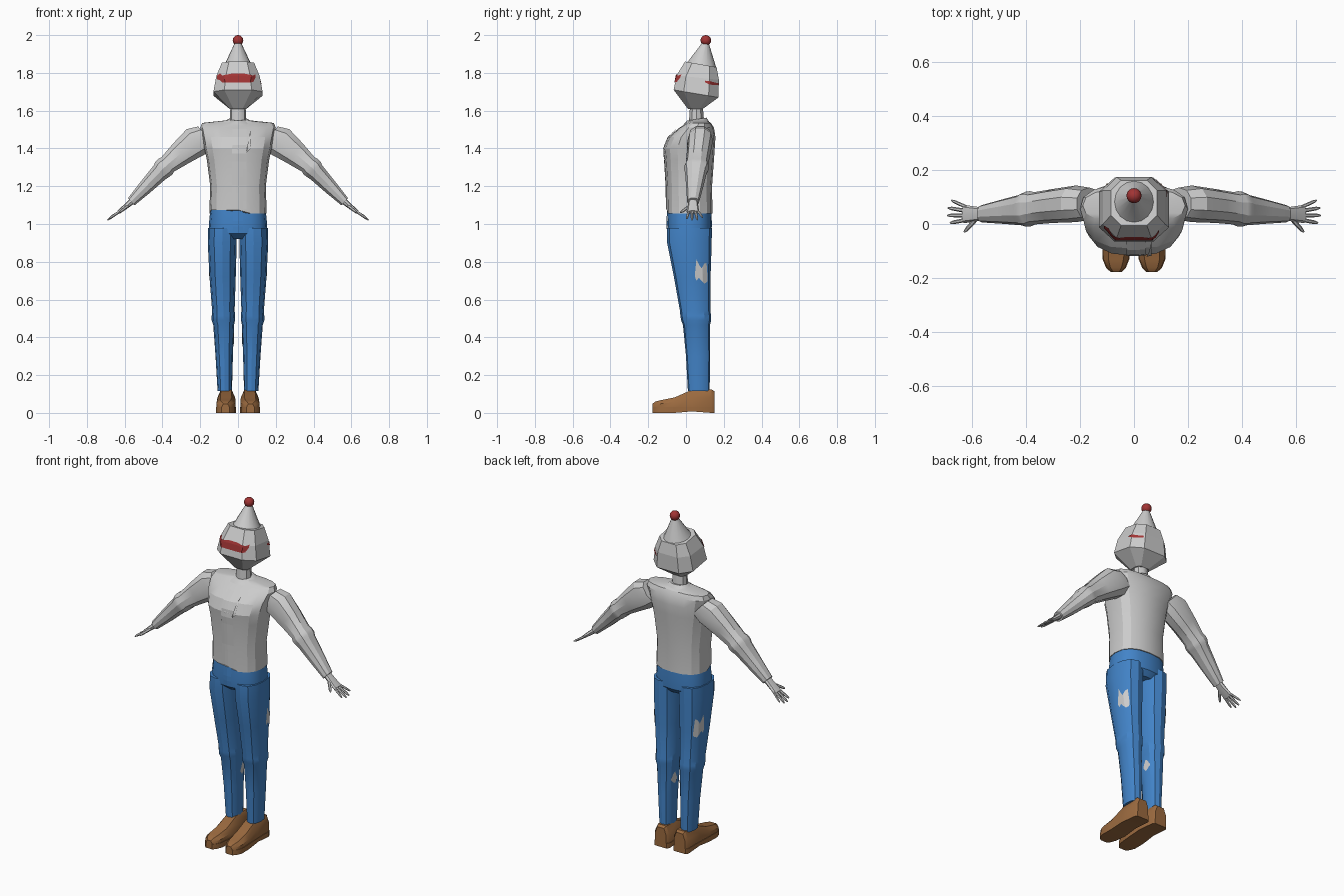
import bpy, bmesh, math
from mathutils import Vector
from mathutils.bvhtree import BVHTree

if "Cube" in bpy.data.objects:
    bpy.data.objects.remove(bpy.data.objects["Cube"])


def material(name, rgb):
    m = bpy.data.materials.new(name)
    m.use_nodes = True
    m.diffuse_color = (*rgb, 1)
    m.node_tree.nodes["Principled BSDF"].inputs["Base Color"].default_value = (*rgb, 1)
    return m


GREY = material("light grey", (0.60, 0.60, 0.60))
BLUE = material("denim blue", (0.055, 0.23, 0.58))
BROWN = material("shoe brown", (0.33, 0.145, 0.05))
RED = material("dark red", (0.36, 0.035, 0.035))


def finish(name, bm, mat, angle=35):
    me = bpy.data.meshes.new(name)
    bm.to_mesh(me)
    bm.free()
    ob = bpy.data.objects.new(name, me)
    bpy.context.collection.objects.link(ob)
    me.materials.append(mat)
    if angle:
        for o in bpy.context.selected_objects:
            o.select_set(False)
        bpy.context.view_layer.objects.active = ob
        ob.select_set(True)
        bpy.ops.object.shade_smooth_by_angle(angle=math.radians(angle))
        ob.select_set(False)
    return ob


def ring(c, u, v, n=12, p=2.0, half=False):
    """Superellipse of n points around c with half axes u and v."""
    c, u, v = Vector(c), Vector(u), Vector(v)
    f = lambda t: math.copysign(abs(t) ** (2 / p), t) if abs(t) > 1e-6 else 0
    angs = [2 * math.pi * (i + 0.5 * half) / n for i in range(n)]
    k = 1 / max(f(math.cos(a)) for a in angs)
    return [c + u * f(math.cos(a)) * k + v * f(math.sin(a)) * k for a in angs]


def level(z, x0, x1, y0, y1, n=12, p=2.0, tilt=0.0, half=False):
    """Horizontal ring from its bounds; tilt raises the front and lowers the back."""
    return ring(((x0 + x1) / 2, (y0 + y1) / 2, z), ((x1 - x0) / 2, 0, 0),
                (0, (y1 - y0) / 2, -tilt), n, p, half)


def loft(name, rings, mat, angle=35):
    bm = bmesh.new()
    rows = [[bm.verts.new(p) for p in r] for r in rings]
    n = len(rows[0])
    for a, b in zip(rows, rows[1:]):
        for i in range(n):
            bm.faces.new((a[i], a[(i + 1) % n], b[(i + 1) % n], b[i]))
    bm.faces.new(rows[0])
    bm.faces.new(rows[-1])
    bmesh.ops.recalc_face_normals(bm, faces=bm.faces)
    return finish(name, bm, mat, angle)


def plate(name, part, columns, origin, ray, mat, offset=0.004, rows=4, sub=4):
    """Thin patch laid on a part: columns of (u, low z, high z) cast along ray."""
    bm0 = bmesh.new()
    bm0.from_mesh(part.data)
    tree = BVHTree.FromBMesh(bm0)
    bm0.free()
    ray = Vector(ray)
    fine = []
    for a, b in zip(columns, columns[1:]):
        fine += [[p + (q - p) * k / sub for p, q in zip(a, b)] for k in range(sub)]
    fine.append(columns[-1])
    bm = bmesh.new()
    grid = []
    for u, lo, hi in fine:
        col = []
        for j in range(rows + 1):
            hit, nor, _, _ = tree.ray_cast(origin(u, lo + (hi - lo) * j / rows), ray)
            col.append(bm.verts.new(hit + nor * offset) if hit else None)
        grid.append(col)
    for a, b in zip(grid, grid[1:]):
        for j in range(rows):
            quad = (a[j], b[j], b[j + 1], a[j + 1])
            if all(quad):
                f = bm.faces.new(quad)
                f.normal_update()
                if f.normal.dot(ray) > 0:
                    f.normal_flip()
    return finish(name, bm, mat, 0)


def tube(name, a, b, r, mat, n=6):
    a, b = Vector(a), Vector(b)
    d = (b - a).normalized()
    u = d.cross(Vector((0, 0, 1))).normalized()
    v = d.cross(u)
    return loft(name, [ring(a, u * r, v * r, n), ring(a.lerp(b, .8), u * r * .85, v * r * .85, n),
                       ring(b, u * r * .4, v * r * .4, n)], mat)


# Head, faceted, with the pointed hat and its bobble
head = loft("head", [level(z, -w, w, y0, y1, 8, 3, t, True) for z, w, y0, y1, t in (
    (1.61, .045, .01, .09, 0), (1.69, .13, -.065, .172, .02),
    (1.775, .115, -.05, .174, .012), (1.845, .086, -.005, .162, .015))], GREY, 0)
loft("hat", [level(1.835, -.078, .078, -.002, .162, 16, 2, .015),
             level(1.855, -.066, .066, .014, .155, 16, 2, .01),
             level(1.965, -.014, .014, .09, .118, 16)], GREY)
bm = bmesh.new()
bmesh.ops.create_uvsphere(bm, u_segments=16, v_segments=10, radius=.028)
bmesh.ops.translate(bm, verts=bm.verts, vec=(0, .105, 1.972))
finish("hat_bobble", bm, RED, 60)

# Red face band and the small stripe behind the left side of the head
plate("face_band", head, [(-.108, 1.765, 1.785), (-.092, 1.76, 1.795), (-.08, 1.748, 1.785),
                          (-.03, 1.748, 1.795), (.03, 1.748, 1.795), (.078, 1.75, 1.785),
                          (.09, 1.775, 1.79)],
      lambda u, z: Vector((u, -1, z)), (0, 1, 0), RED)
plate("side_stripe", head, [(.10, 1.75, 1.758), (.125, 1.738, 1.756), (.145, 1.735, 1.75),
                            (.168, 1.735, 1.745)],
      lambda u, z: Vector((1, u, z)), (-1, 0, 0), RED)

# Neck and collar
loft("neck", [level(1.52, -.045, .045, .012, .10, 10), level(1.63, -.04, .04, .02, .09, 10)], GREY)
loft("collar", [level(1.535, -.085, .085, -.015, .122, 12, 2.2, -.008),
                level(1.555, -.052, .052, .005, .108, 12, 2.2, -.008)], GREY)

# Jacket body, with the front hem a little higher on the right
rings = [level(z, -w, w, y0, y1, 16, 2.5) for z, w, y0, y1 in (
    (1.055, .152, -.102, .14), (1.2, .147, -.104, .138), (1.34, .165, -.112, .148),
    (1.40, .178, -.118, .152), (1.46, .19, -.092, .156), (1.51, .20, -.035, .148),
    (1.535, .19, .005, .132), (1.548, .07, .015, .11))]
for p in rings[0]:
    if p.x < .04 and p.y < 0:
        p.z += .02
jacket = loft("jacket", rings, GREY, 25)
plate("jacket_front_panel", jacket, [(-.03, 1.08, 1.50), (.045, 1.08, 1.50)],
      lambda u, z: Vector((u, -1, z)), (0, 1, 0), GREY, .005, 10)
plate("jacket_lapel", jacket, [(.045, 1.38, 1.39), (.065, 1.40, 1.49)],
      lambda u, z: Vector((u, -1, z)), (0, 1, 0), GREY, .008, 4)

# Hips
loft("trouser_hips", [level(z, -w, w, y0, y1, 16, 2.5) for z, w, y0, y1 in (
    (1.08, .146, -.096, .134), (1.0, .154, -.10, .137), (.95, .153, -.096, .135),
    (.92, .10, -.06, .11))], BLUE)
plate_hips = bpy.data.objects["trouser_hips"]
plate("trouser_fly", plate_hips, [(-.025, .96, 1.07), (.025, .96, 1.07)],
      lambda u, z: Vector((u, -1, z)), (0, 1, 0), BLUE, .004)

for s, side in ((1, "left"), (-1, "right")):
    # Trouser leg with a creased knee
    leg = loft(side + "_trouser_leg", [level(z, s * a, s * b, y0, y1, 12, 2.4)
               for z, a, b, y0, y1 in (
        (.115, .032, .108, .01, .125), (.30, .027, .119, 0, .128), (.465, .021, .131, -.016, .127),
        (.49, .016, .139, -.026, .133), (.515, .015, .139, -.03, .133), (.54, .018, .137, -.032, .129),
        (.72, .012, .151, -.064, .13), (.90, .007, .16, -.10, .136), (.98, .006, .158, -.10, .137))],
               BLUE, 28)

    # Ragged tears on the outer thigh and the inner calf
    plate(side + "_thigh_tear", leg, [(.047, .72, .735), (.055, .70, .815), (.068, .715, .785),
                                      (.082, .70, .765), (.095, .685, .79), (.107, .69, .795),
                                      (.113, .70, .715)],
          lambda u, z: Vector((s, u, z)), (-s, 0, 0), GREY, .003)
    plate(side + "_calf_tear", leg, [(.055, .38, .39), (.07, .36, .43), (.085, .37, .42),
                                     (.098, .385, .395)],
          lambda u, z: Vector((0, u, z)), (s, 0, 0), GREY, .003)

    # Shoe upper and sole, swept from heel to toe
    stations = ((.15, .062, .036, .115), (.135, .062, .046, .125), (.03, .062, .047, .122),
                (-.06, .063, .050, .082), (-.13, .067, .047, .068), (-.162, .067, .034, .06),
                (-.178, .066, .018, .048))

    def section(y, x, w, h, z0, top):
        return [Vector((s * (x + dx * w), y, z0 + dz * (h - z0))) for dx, dz in (
            (-1, 0), (-1, .6), (-top, 1), (top, 1), (1, .6), (1, 0))]
    loft(side + "_shoe", [section(y, x, w, h, .02, .6) for y, x, w, h in stations], BROWN)
    loft(side + "_sole", [section(y, x, w + .003, .03, .008 if y == .03 else 0, 1)
                          for y, x, w, h in stations], BROWN)

    # Sleeve, bulging slightly at the elbow
    v = Vector((.67 * s, 0, .74))
    loft(side + "_sleeve", [ring((x * s, y, z), (0, d, 0), v * t, 10, 2.3)
                            for x, y, z, t, d in (
        (.165, .075, 1.465, .072, .06), (.215, .075, 1.44, .088, .068),
        (.30, .067, 1.375, .070, .063), (.372, .058, 1.315, .053, .060),
        (.385, .056, 1.303, .058, .066), (.402, .055, 1.288, .056, .065),
        (.415, .053, 1.273, .050, .058), (.49, .046, 1.195, .040, .045),
        (.565, .038, 1.118, .027, .032))], GREY, 28)

    # Hand with four fingers and a thumb
    v = Vector((.6 * s, 0, .8))
    loft(side + "_palm", [ring((x * s, y, z), (0, d, 0), v * t, 8, 2.6) for x, y, z, t, d in (
        (.55, .038, 1.13, .018, .022), (.59, .037, 1.096, .014, .028),
        (.632, .037, 1.063, .010, .034))], GREY)
    for name, base, tip, r in (
            ("little_finger", (.62, .062, 1.07), (.678, .088, 1.035), .007),
            ("ring_finger", (.62, .048, 1.07), (.69, .06, 1.022), .008),
            ("middle_finger", (.62, .032, 1.07), (.692, .032, 1.02), .008),
            ("index_finger", (.62, .016, 1.07), (.682, .004, 1.028), .008),
            ("thumb", (.585, .02, 1.095), (.63, -.03, 1.06), .009)):
        tube(side + "_" + name, (base[0] * s, *base[1:]), (tip[0] * s, *tip[1:]), r, GREY)
